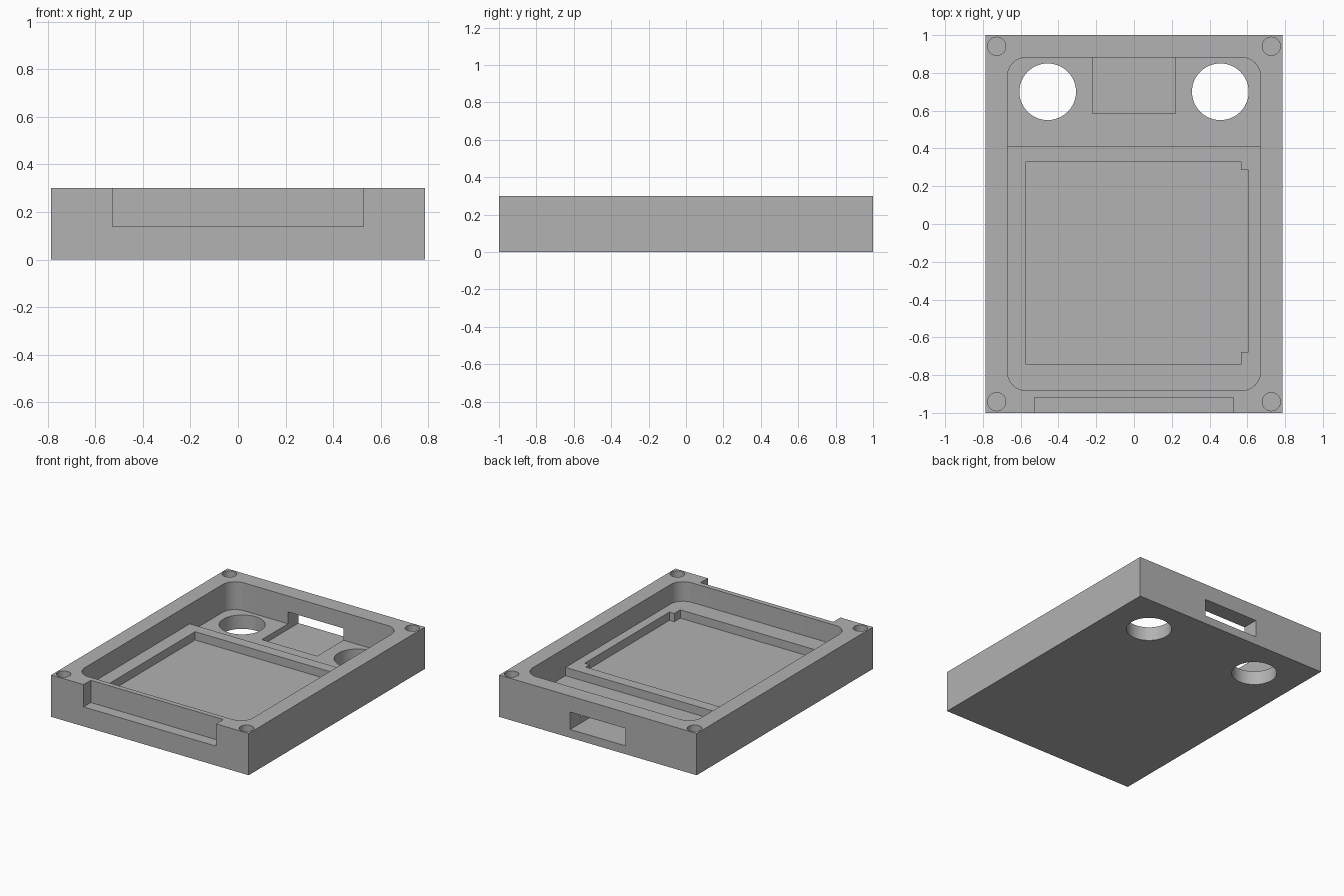
import bpy, bmesh, math

if "Cube" in bpy.data.objects:
    bpy.data.objects.remove(bpy.data.objects["Cube"])

W, D, H = 0.785, 1.0, 0.3          # half width, half depth, height
OVER = H + 0.1                     # cutters reach above the top
LEDGE, FLOOR = 0.16, 0.10          # levels inside the case

grey = bpy.data.materials.new("grey")
grey.use_nodes = True
grey.diffuse_color = (0.445, 0.445, 0.445, 1)
grey.node_tree.nodes["Principled BSDF"].inputs["Base Color"].default_value = grey.diffuse_color


def prism(name, outline, z0, z1):
    """Solid extruded upward from a flat outline."""
    bm = bmesh.new()
    base = bm.faces.new([bm.verts.new((x, y, z0)) for x, y in outline])
    top = bmesh.ops.extrude_face_region(bm, geom=[base])["geom"]
    bmesh.ops.translate(bm, vec=(0, 0, z1 - z0),
                        verts=[v for v in top if isinstance(v, bmesh.types.BMVert)])
    bmesh.ops.recalc_face_normals(bm, faces=bm.faces)
    mesh = bpy.data.meshes.new(name)
    bm.to_mesh(mesh)
    bm.free()
    mesh.materials.append(grey)
    obj = bpy.data.objects.new(name, mesh)
    bpy.context.collection.objects.link(obj)
    return obj


def rect(x0, x1, y0, y1):
    return [(x0, y0), (x1, y0), (x1, y1), (x0, y1)]


def arc(cx, cy, r, start, sweep, steps):
    return [(cx + r * math.cos(math.radians(start + sweep * i / steps)),
             cy + r * math.sin(math.radians(start + sweep * i / steps)))
            for i in range(steps + 1)]


def circle(cx, cy, r, steps=48):
    return arc(cx, cy, r, 0, 360, steps)[:-1]


case = prism("case", rect(-W, W, -D, D), 0, H)


def cut(name, outline, z0, z1):
    """Subtract a prism from the case."""
    cutter = prism(name, outline, z0, z1)
    cutter.hide_render = True
    mod = case.modifiers.new(name, "BOOLEAN")
    mod.operation, mod.solver, mod.object = "DIFFERENCE", "EXACT", cutter
    bpy.context.view_layer.objects.active = case
    bpy.ops.object.modifier_apply(modifier=mod.name)
    bpy.data.objects.remove(cutter)


# Main rounded pocket, and the deeper well at its back end
px, py, r = 0.67, 0.882, 0.1
back_corners = arc(px - r, py - r, r, 0, 90, 12) + arc(r - px, py - r, r, 90, 90, 12)
front_corners = arc(r - px, r - py, r, 180, 90, 12) + arc(px - r, r - py, r, 270, 90, 12)
cut("pocket", back_corners + front_corners, LEDGE, OVER)
cut("back_well", back_corners + [(-px, 0.41), (px, 0.41)], FLOOR, OVER)

# Screen recess with a shallow side extension
cut("screen_recess", [(-0.572, -0.745), (0.567, -0.745), (0.567, -0.677), (0.605, -0.677),
                      (0.605, 0.285), (0.567, 0.285), (0.567, 0.33), (-0.572, 0.33)],
    FLOOR, OVER)

# Connector slot through the back wall, and the notch in the front rim
cut("connector_slot", rect(-0.22, 0.22, 0.585, D + 0.1), 0.06, 0.185)
cut("front_notch", rect(-0.527, 0.527, -D - 0.1, -0.918), 0.14, OVER)

# Round through holes and blind corner screw holes
for side in (-1, 1):
    cut("round_hole", circle(side * 0.457, 0.70, 0.15), -0.1, OVER)
    for end in (-1, 1):
        cut("screw_hole", circle(side * 0.727, end * 0.941, 0.048, 32), 0.1, OVER)

bpy.ops.object.select_all(action="DESELECT")
case.select_set(True)
bpy.context.view_layer.objects.active = case
bpy.ops.object.shade_smooth_by_angle(angle=math.radians(30))
